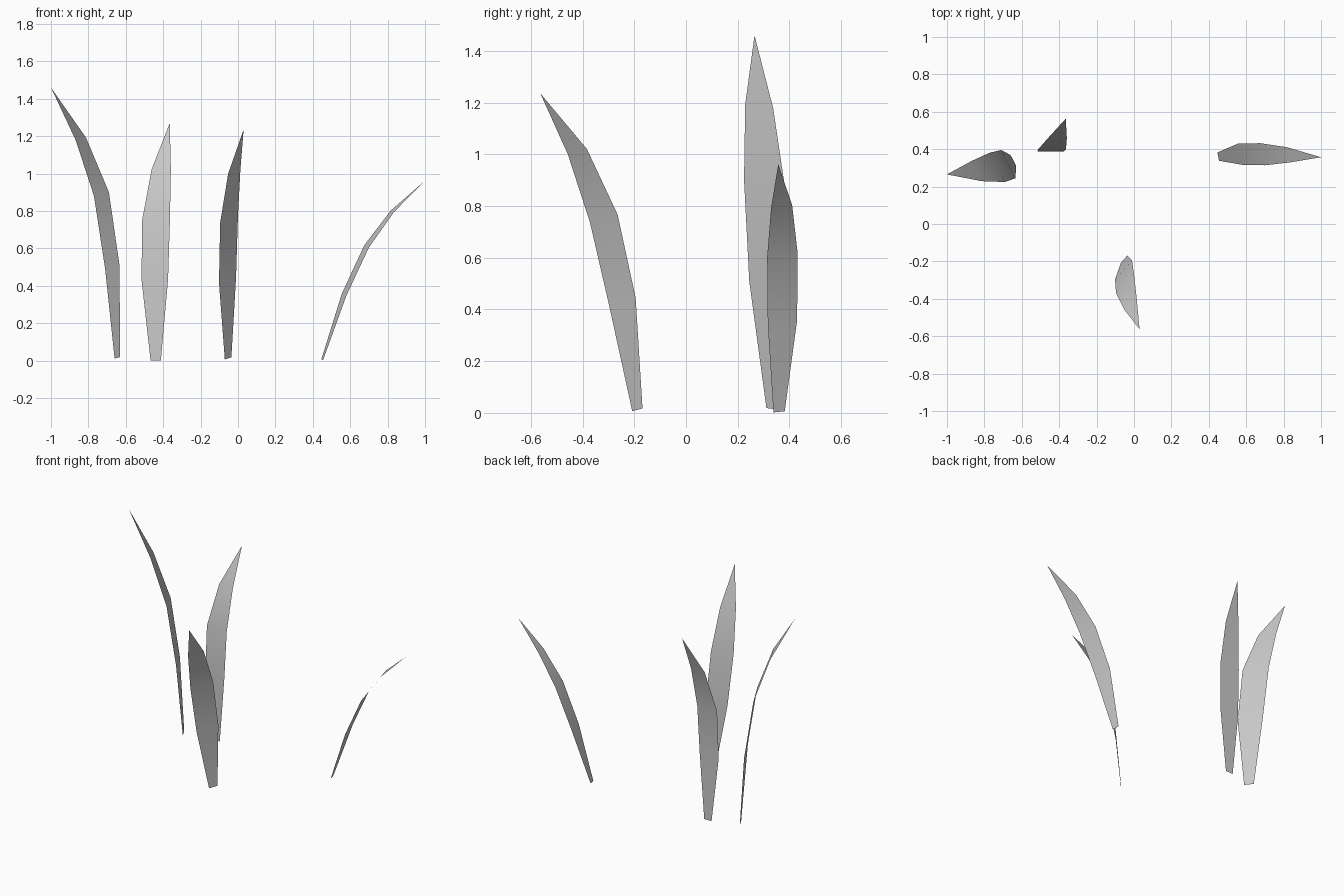
import bpy
from mathutils import Vector

# Width of a blade at each spine point, relative to its widest row (tip is a point)
TAPER = (0.37, 0.96, 1.0, 0.69)


def grass_blade(name, across, spine):
    """Flat tapering strip: 'across' is the full width vector, 'spine' runs base to tip."""
    across = Vector(across)
    verts = []
    for point, width in zip(spine, TAPER):
        centre = Vector(point)
        verts += [centre - across * width / 2, centre + across * width / 2]
    verts.append(Vector(spine[-1]))
    faces = [(i, i + 1, i + 3, i + 2) for i in (0, 2, 4)] + [(6, 7, 8)]
    mesh = bpy.data.meshes.new(name)
    mesh.from_pydata(verts, [], faces)
    mesh.shade_smooth()
    obj = bpy.data.objects.new(name, mesh)
    bpy.context.collection.objects.link(obj)
    return obj


# Tall blade, leaning left
grass_blade("grass_blade_left", (0.08, -0.157, 0.02), [
    (-0.645, 0.34, 0.015), (-0.672, 0.32, 0.50), (-0.73, 0.303, 0.89),
    (-0.84, 0.283, 1.185), (-1.0, 0.265, 1.46)])

# Blade leaning to the back
grass_blade("grass_blade_back", (0.148, 0, 0), [
    (-0.44, 0.395, 0.0), (-0.445, 0.388, 0.435), (-0.438, 0.40, 0.755),
    (-0.41, 0.458, 1.025), (-0.365, 0.563, 1.27)])

# Blade leaning to the front
grass_blade("grass_blade_front", (0.095, 0.107, 0.03), [
    (-0.053, -0.188, 0.012), (-0.056, -0.246, 0.43), (-0.048, -0.318, 0.752),
    (-0.02, -0.42, 1.01), (0.03, -0.563, 1.235)])

# Short blade, bending right
grass_blade("grass_blade_right", (0.025, -0.118, -0.012), [
    (0.45, 0.36, 0.004), (0.567, 0.373, 0.352), (0.687, 0.373, 0.61),
    (0.825, 0.37, 0.798), (1.0, 0.357, 0.962)])
